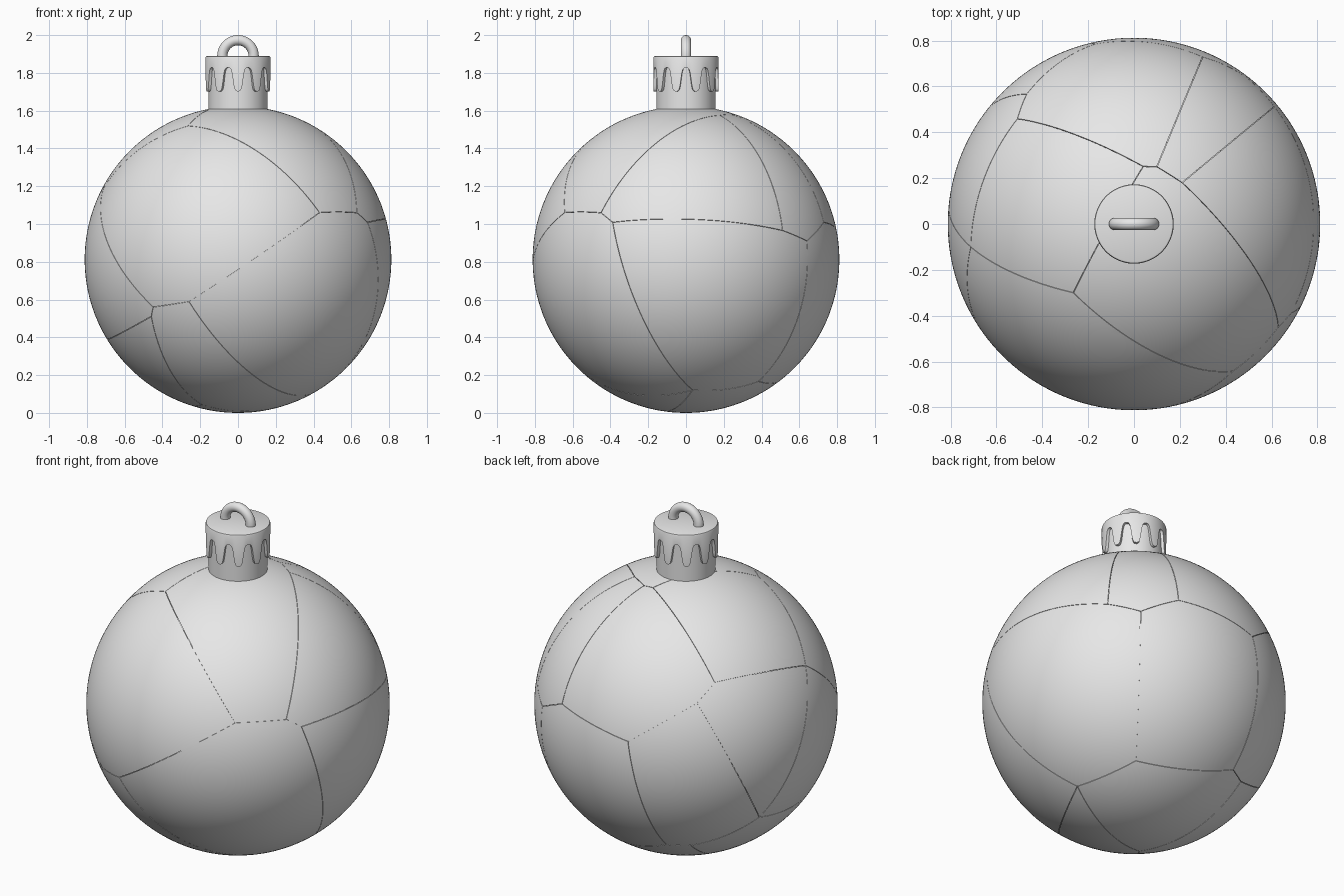
import bpy, bmesh, math
from mathutils import Vector, Matrix

if "Cube" in bpy.data.objects:
    bpy.data.objects.remove(bpy.data.objects["Cube"])

R = 0.812
C = Vector((0, 0, R))

grey = bpy.data.materials.new("plain_grey")
grey.diffuse_color = (0.8, 0.8, 0.8, 1)
grey.use_nodes = True
grey.node_tree.nodes["Principled BSDF"].inputs["Base Color"].default_value = grey.diffuse_color


def finish(bm, name, angle=35):
    """Turn a bmesh into a smooth-shaded object with sharp edges kept."""
    bm.normal_update()
    for f in bm.faces:
        f.smooth = True
    for e in bm.edges:
        if len(e.link_faces) == 2 and e.calc_face_angle(0) > math.radians(angle):
            e.smooth = False
    me = bpy.data.meshes.new(name)
    bm.to_mesh(me)
    bm.free()
    me.materials.append(grey)
    ob = bpy.data.objects.new(name, me)
    bpy.context.collection.objects.link(ob)
    return ob


def lathe(profile, name, steps=96):
    bm = bmesh.new()
    vs = [bm.verts.new((r, 0, z)) for r, z in profile]
    es = [bm.edges.new(p) for p in zip(vs, vs[1:])]
    bmesh.ops.spin(bm, geom=vs + es, cent=(0, 0, 0), axis=(0, 0, 1),
                   angle=math.tau, steps=steps)
    bmesh.ops.remove_doubles(bm, verts=bm.verts, dist=1e-5)
    bmesh.ops.recalc_face_normals(bm, faces=bm.faces)
    return finish(bm, name)


# Seam corners on the ball
P = {
    "F1": (-.265, -.30, 1.52), "F2": (.43, -.64, 1.06), "F3": (.63, -.45, 1.06),
    "F4": (.69, -.39, 1.01), "F5": (-.26, -.737, .59), "F6": (-.45, -.63, .56),
    "F7": (-.46, -.60, .51), "R5": (.49, .64, .91), "R6": (.61, .51, .965),
    "R7": (.21, .18, 1.575), "R8": (.30, .73, 1.01), "T2": (.10, .25, 1.58),
    "T3": (.04, .25, 1.58), "L1": (-.51, .46, 1.25), "L2": (-.71, -.10, 1.19),
    "L3": (-.47, .57, 1.16), "L4": (-.66, .26, .42), "K1": (-.17, .785, .935),
    "K2": (-.245, .535, .25), "K3": (-.355, .465, .25), "B2": (.425, .035, .12),
    "B3": (.31, .385, .165), "V0": (-.19, -.18, .045),
}
P = {k: (Vector(v) - C).normalized() for k, v in P.items()}

# Shell plates, each bounded by its corners
PLATES = {
    "plate_top": "F1 F2 F3 R7 T2 T3", "plate_right": "R7 F3 F4 R6",
    "plate_back_right": "R7 R6 R5 R8 T2", "plate_front_right": "F2 F3 F4 B2 F5",
    "plate_right_lower": "F4 R6 R5 B3 B2", "plate_back_lower": "R5 R8 K1 K2 B3",
    "plate_back_upper": "R8 T2 T3 L1 L3 K1", "plate_back_left": "K1 L3 L4 K3 K2",
    "plate_left": "L1 L2 L4 L3", "plate_left_upper": "F1 T3 L1 L2",
    "plate_front": "F1 F2 F5 F6 L2", "plate_left_lower": "L2 F6 F7 L4",
    "plate_front_lower": "F5 F6 F7 V0 B2", "plate_bottom": "B2 B3 K2 K3 V0",
    "plate_bottom_left": "F7 L4 K3 V0",
}
GAP = 0.0012
for name, keys in PLATES.items():
    pts = [P[k] for k in keys.split()]
    mid = sum(pts, Vector())
    bm = bmesh.new()
    bmesh.ops.create_icosphere(bm, subdivisions=6, radius=R)
    for a, b in zip(pts, pts[1:] + pts[:1]):
        n = a.cross(b).normalized()
        if n.dot(mid) < 0:
            n.negate()
        bmesh.ops.bisect_plane(bm, geom=bm.verts[:] + bm.edges[:] + bm.faces[:],
                               plane_co=n * GAP, plane_no=n, clear_inner=True)
    # Rim going inward along the seam
    rim = [e for e in bm.edges if e.is_boundary]
    for e in rim:
        e.smooth = False
    ext = bmesh.ops.extrude_edge_only(bm, edges=rim)["geom"]
    for v in ext:
        if isinstance(v, bmesh.types.BMVert):
            v.co *= 0.985
    bmesh.ops.translate(bm, verts=bm.verts, vec=C)
    finish(bm, name)

# Inner ball closing the seams
bm = bmesh.new()
bmesh.ops.create_icosphere(bm, subdivisions=6, radius=R - 0.007,
                           matrix=Matrix.Translation(C))
finish(bm, "inner_ball")

# Cap core
lathe([(0, 1.58), (0.157, 1.58), (0.157, 1.86), (0, 1.86)], "cap_neck")

# Cap lid with a scalloped skirt hanging from it
N, LOBES, RO, RI = 240, 10, 0.173, 0.156
bm = bmesh.new()
rings = []
for i in range(N):
    a = math.tau * i / N
    w = math.cos(LOBES * (a + math.pi / 2))
    w = math.tanh(2.0 * w) / math.tanh(2.0)
    zb = 1.765 - 0.063 * w
    prof = [(RI, zb), (RO, zb), (RO, 1.88), (RO - 0.003, 1.887), (RO - 0.01, 1.89)]
    rings.append([bm.verts.new((r * math.cos(a), r * math.sin(a), z)) for r, z in prof])
for r0, r1 in zip(rings, rings[1:] + rings[:1]):
    for j in range(4):
        bm.faces.new((r0[j], r1[j], r1[j + 1], r0[j + 1]))
bm.faces.new([r[-1] for r in rings])
bmesh.ops.recalc_face_normals(bm, faces=bm.faces)
finish(bm, "cap_lid", 40)

# Hanging loop: half ring standing on the lid
bm = bmesh.new()
MA, MI, S, T = 0.083, 0.027, 48, 20
loops = []
for i in range(S + 1):
    a = -0.15 + (math.pi + 0.3) * i / S
    loops.append([bm.verts.new(((MA + MI * math.cos(b)) * math.cos(a),
                                MI * math.sin(b),
                                1.89 + (MA + MI * math.cos(b)) * math.sin(a)))
                  for b in (math.tau * k / T for k in range(T))])
for l0, l1 in zip(loops, loops[1:]):
    for k in range(T):
        bm.faces.new((l0[k], l0[(k + 1) % T], l1[(k + 1) % T], l1[k]))
bm.faces.new(loops[0])
bm.faces.new(loops[-1])
bmesh.ops.recalc_face_normals(bm, faces=bm.faces)
finish(bm, "hanging_loop")
